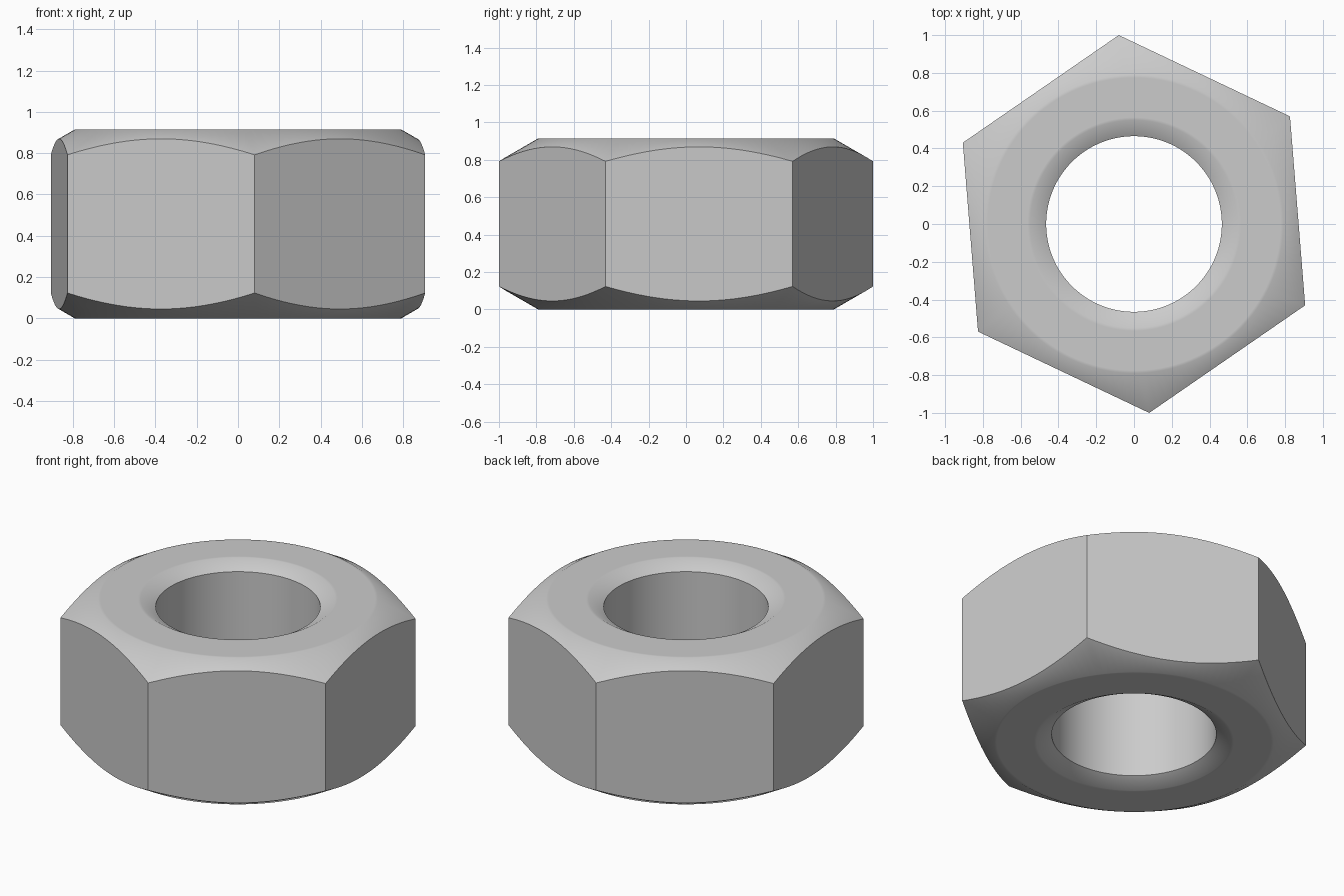
import bpy, bmesh, math

cube = bpy.data.objects.get("Cube")
if cube:
    bpy.data.objects.remove(cube, do_unlink=True)

HEIGHT = 0.915        # full thickness
CORNER = 1.0032       # radius to the hexagon corners
FACE = 0.79           # radius of the flat bearing face
BORE = 0.465          # hole radius
SINK = 0.55           # outer radius of the hole's countersink
SLOPE = math.tan(math.radians(30))
TURN = math.radians(34.6)
SEGMENTS = 120        # multiple of six, so corners land on vertices

steel = bpy.data.materials.new("steel grey")
steel.use_nodes = True
steel.diffuse_color = (0.6, 0.6, 0.6, 1)
steel.node_tree.nodes["Principled BSDF"].inputs["Base Color"].default_value = (0.6, 0.6, 0.6, 1)


def section(angle):
    """Closed (radius, z) section of the nut at an angle from a corner."""
    off = angle % (math.pi / 3) - math.pi / 6
    side = CORNER * math.cos(math.pi / 6) / math.cos(off)
    top = [(BORE, (SINK - BORE) * SLOPE), (SINK, 0), (SINK + 0.015, 0),
           (FACE - 0.015, 0), (FACE, 0), (side, (side - FACE) * SLOPE)]
    return [(r, HEIGHT - d) for r, d in top] + [(r, d) for r, d in reversed(top)]


# Hexagonal nut: sections swept around the axis and joined with quads
bm = bmesh.new()
rings = []
for i in range(SEGMENTS):
    a = 2 * math.pi * i / SEGMENTS
    c, s = math.cos(a + TURN), math.sin(a + TURN)
    rings.append([bm.verts.new((r * c, r * s, z)) for r, z in section(a + 1e-9)])
for i, ring in enumerate(rings):
    after = rings[(i + 1) % SEGMENTS]
    for j in range(len(ring)):
        k = (j + 1) % len(ring)
        bm.faces.new((ring[j], ring[k], after[k], after[j]))
bmesh.ops.recalc_face_normals(bm, faces=bm.faces)

mesh = bpy.data.meshes.new("hex_nut")
bm.to_mesh(mesh)
bm.free()
mesh.materials.append(steel)
nut = bpy.data.objects.new("hex_nut", mesh)
bpy.context.collection.objects.link(nut)

# Round surfaces smooth, hexagon corners and bore rims sharp
bpy.ops.object.select_all(action='DESELECT')
nut.select_set(True)
bpy.context.view_layer.objects.active = nut
bpy.ops.object.shade_smooth_by_angle(angle=math.radians(40))
